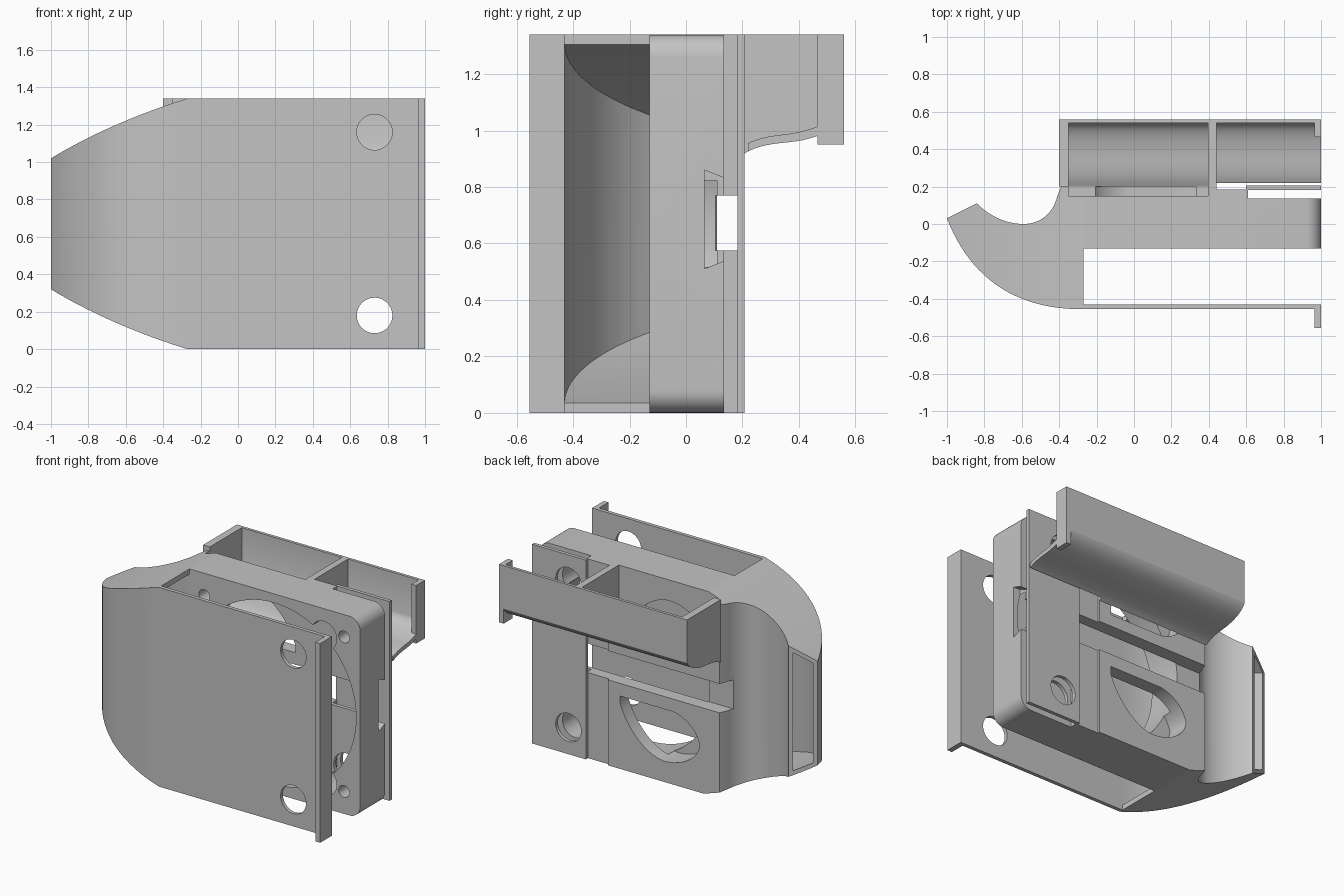
import bpy, bmesh, math
from mathutils import Vector
from mathutils.geometry import interpolate_bezier

cube = bpy.data.objects.get("Cube")
if cube:
    bpy.data.objects.remove(cube, do_unlink=True)

H = 1.34          # overall height
grey = bpy.data.materials.new("plain grey")
grey.use_nodes = True
grey.diffuse_color = (0.55, 0.55, 0.55, 1)
grey.node_tree.nodes["Principled BSDF"].inputs["Base Color"].default_value = (0.55, 0.55, 0.55, 1)


def prism(name, axis, pts, lo, hi):
    """Extrude a closed 2D outline along one axis."""
    place = {"x": lambda u, v, w: (w, u, v),
             "y": lambda u, v, w: (u, w, v),
             "z": lambda u, v, w: (u, v, w)}[axis]
    bm = bmesh.new()
    rings = [[bm.verts.new(place(u, v, w)) for u, v in pts] for w in (lo, hi)]
    bm.faces.new(rings[0])
    bm.faces.new(rings[1])
    n = len(pts)
    for i in range(n):
        j = (i + 1) % n
        bm.faces.new((rings[0][i], rings[0][j], rings[1][j], rings[1][i]))
    bmesh.ops.recalc_face_normals(bm, faces=bm.faces)
    mesh = bpy.data.meshes.new(name)
    bm.to_mesh(mesh)
    bm.free()
    mesh.materials.append(grey)
    ob = bpy.data.objects.new(name, mesh)
    bpy.context.collection.objects.link(ob)
    return ob


def box(name, x, y, z):
    return prism(name, "z", [(x[0], y[0]), (x[1], y[0]), (x[1], y[1]), (x[0], y[1])], *z)


def curve(a, b, c, d, n=16):
    """Points of a curve without its last point."""
    pts = interpolate_bezier(*[Vector((*p, 0)) for p in (a, b, c, d)], n)
    return [(p.x, p.y) for p in pts[:-1]]


def circle(cx, cz, r, n=48):
    return [(cx + r * math.cos(2 * math.pi * i / n), cz + r * math.sin(2 * math.pi * i / n))
            for i in range(n)]


def flip(pts):
    return [(x, H - z) for x, z in pts]


def combine(ob, tool, operation="DIFFERENCE"):
    m = ob.modifiers.new("cut", "BOOLEAN")
    m.operation, m.solver, m.object = operation, "EXACT", tool
    bpy.context.view_layer.objects.active = ob
    bpy.ops.object.modifier_apply(modifier=m.name)
    bpy.data.objects.remove(tool, do_unlink=True)


def smooth(ob):
    bpy.ops.object.select_all(action="DESELECT")
    ob.select_set(True)
    bpy.context.view_layer.objects.active = ob
    bpy.ops.object.shade_smooth_by_angle(angle=math.radians(25))


# Air duct: plan outline trimmed by the tapering side outline
plan = (curve((-1, .03), (-.88, -.28), (-.64, -.46), (-.27, -.455), 24)
        + [(-.27, -.455), (-.27, .2), (-.39, .2)]
        + curve((-.41, .15), (-.43, .06), (-.5, 0), (-.59, 0))
        + curve((-.59, 0), (-.68, 0), (-.77, .04), (-.84, .11)) + [(-.84, .11)])
taper = [(-.2, 0)] + curve((-.27, 0), (-.5, .07), (-.77, .18), (-1, .32)) + [(-1, .32), (-1.1, .37)]
duct = prism("air_duct", "z", plan, 0, H)
combine(duct, prism("taper", "y", taper + flip(taper)[::-1], -1, 1), "INTERSECT")

# Duct cavity, open at the nozzle and towards the fan
inner = (curve((-.975, .043), (-.85, -.27), (-.62, -.43), (-.27, -.43), 24)
         + [(-.27, -.43), (-.2, -.43), (-.2, -.13)]
         + curve((-.27, -.13), (-.42, -.13), (-.48, -.03), (-.59, -.03))
         + curve((-.59, -.03), (-.68, -.03), (-.78, .01), (-.865, .098))
         + [(-.865, .098), (-.91, .187), (-1.02, .132)])
inner_taper = [(-.1, .035)] + curve((-.27, .035), (-.5, .105), (-.77, .21), (-1, .35)) + [(-1, .35), (-1.1, .4)]
cavity = prism("cavity", "z", inner, -.1, H + .1)
combine(cavity, prism("taper", "y", inner_taper + flip(inner_taper)[::-1], -1, 1), "INTERSECT")
combine(duct, cavity)

# Fan housing: stepped plan with rounded outer corners
body = prism("fan_housing", "z", [(-.27, -.13), (1, -.13), (1, .135), (.61, .135),
                                  (.61, .185), (.44, .185), (.44, .2), (-.27, .2)], 0, H)
R = .08
corner = [(1 - R + R * math.sin(a), R - R * math.cos(a))
          for a in [math.pi / 2 * i / 8 for i in range(9)]]
combine(body, prism("round", "y", [(-.5, 0)] + corner + flip(corner)[::-1] + [(-.5, H)], -1, 1), "INTERSECT")

# Fan bore, rear air openings and screw holes
combine(body, prism("bore", "y", circle(.36, H / 2, .61, 80), -.3, .11))
drop = (curve((.35, .44), (.28, .25), (.13, .14), (.02, .14))
        + curve((.02, .14), (-.1, .14), (-.24, .22), (-.24, .32))
        + curve((-.24, .32), (-.22, .42), (-.12, .48), (-.04, .49)) + [(-.04, .49), (.35, .49)])
for outline in (drop, flip(drop)):
    combine(body, prism("opening", "y", outline, .05, .3))
for x in (-.16, .88):
    for z in (.15, H - .15):
        combine(body, prism("screw", "y", circle(x, z, .04, 24), -.3, .08))

# Front cover with end lip, and thin rear plate
cover = prism("front_cover", "z", [(-.27, -.455), (.965, -.455), (.965, -.555), (1, -.555),
                                   (1, -.43), (-.27, -.43)], 0, H)
rear = box("rear_plate", (.6, 1), (.183, .207), (0, H))

# Access holes through all three layers
for ob in (body, cover, rear):
    for z in (.18, H - .18):
        combine(ob, prism("access", "y", circle(.73, z, .095), -.7, .3))

# Cable channel across the back, with a wider notch at the side
for ob in (body, duct):
    combine(ob, box("channel", (-.6, 1.1), (.105, .3), (.575, .77)))
combine(body, prism("notch", "x", [(.065, .51), (.14, .54), (.14, .83), (.065, .86)], .95, 1.1))

# Rear tray: curved floor, back wall, divider and end lip
floor = (curve((.2, .915), (.28, .965), (.36, .95), (.43, .97), 12)
         + curve((.43, .97), (.49, .985), (.54, 1.01), (.56, 1.05), 10) + [(.56, 1.05)])
tray = prism("rear_tray", "x", floor + [(.56, H), (.2, H)], -.4, 1)
pocket = ([(.15, .945), (.2, .945)]
          + curve((.21, .95), (.28, .99), (.36, .98), (.42, 1.0), 12)
          + curve((.42, 1.0), (.48, 1.015), (.53, 1.04), (.54, 1.08), 10)
          + [(.54, 1.08), (.54, H + .1), (.15, H + .1)])
for ob in (tray, body, duct):
    combine(ob, prism("pocket", "x", pocket, -.35, .395))
combine(tray, prism("pocket", "x", pocket, .44, 1.1))
combine(tray, box("slit", (.44, 1.1), (.1, .22), (.8, H + .1)))
lip = box("tray_lip", (.965, 1), (.465, .56), (.95, H))

for ob in (duct, body, cover, rear, tray):
    smooth(ob)
